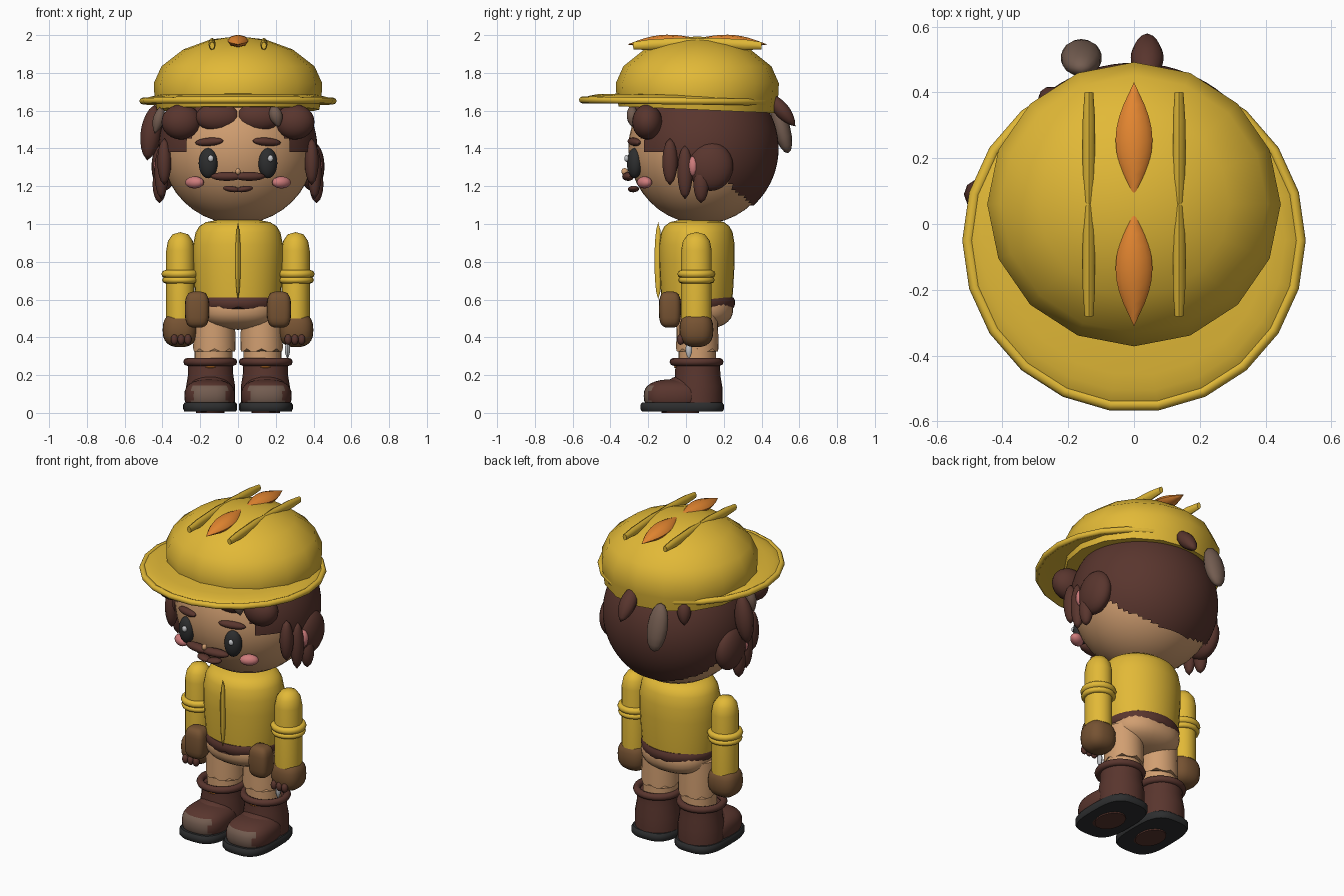
import bpy, bmesh, math
from mathutils import Matrix, Euler, Vector

if "Cube" in bpy.data.objects:
    bpy.data.objects.remove(bpy.data.objects["Cube"])


def material(name, rgb):
    m = bpy.data.materials.new(name)
    m.diffuse_color = (*rgb, 1)
    m.use_nodes = True
    m.node_tree.nodes["Principled BSDF"].inputs["Base Color"].default_value = m.diffuse_color
    return m


YELLOW = material("yellow", (0.76, 0.485, 0.038))
ORANGE = material("orange", (0.78, 0.24, 0.03))
BROWN = material("dark brown", (0.100, 0.036, 0.027))
SKIN = material("skin", (0.64, 0.345, 0.165))
LEATHER = material("leather brown", (0.18, 0.085, 0.032))
TAUPE = material("taupe", (0.17, 0.107, 0.08))
PINK = material("pink", (0.62, 0.20, 0.20))
BLACK = material("black", (0.026, 0.027, 0.028))
SILVER = material("silver", (0.55, 0.56, 0.58))


def finish(name, bm, mat, angle=45):
    bmesh.ops.recalc_face_normals(bm, faces=bm.faces)
    me = bpy.data.meshes.new(name)
    bm.to_mesh(me)
    bm.free()
    ob = bpy.data.objects.new(name, me)
    bpy.context.collection.objects.link(ob)
    me.materials.append(mat)
    bpy.ops.object.select_all(action='DESELECT')
    ob.select_set(True)
    bpy.context.view_layer.objects.active = ob
    bpy.ops.object.shade_smooth_by_angle(angle=math.radians(angle))
    return ob


def place(bm, loc, size, rot=(0, 0, 0)):
    e = Euler([math.radians(a) for a in rot])
    bm.transform(Matrix.LocRotScale(Vector(loc), e, Vector(size)))


def blob(name, loc, size, mat, rot=(0, 0, 0), power=1.0, seg=24):
    """Ellipsoid; a power below 1 makes it boxier."""
    bm = bmesh.new()
    bmesh.ops.create_uvsphere(bm, u_segments=seg, v_segments=max(8, seg // 2), radius=1)
    for v in bm.verts:
        v.co = [math.copysign(abs(c) ** power, c) if abs(c) > 1e-5 else 0 for c in v.co]
    place(bm, loc, size, rot)
    return finish(name, bm, mat, 60)


def lathe(name, profile, mat, loc=(0, 0, 0), size=(1, 1, 1), rot=(0, 0, 0), seg=24, power=1.0, wave=0, tilt=0):
    """Turned shape from (radius, height) points; wave scallops and tilt slants the first ring."""
    bm = bmesh.new()
    rings = []
    for k, (r, z) in enumerate(profile):
        ring = []
        for i in range(seg):
            a = 2 * math.pi * i / seg
            x, y = round(math.cos(a), 6), round(math.sin(a), 6)
            x, y = (math.copysign(abs(c) ** power, c) for c in (x, y))
            dz = wave * (i % 3 == 0) - tilt * y if k == 0 else 0
            ring.append(bm.verts.new((r * x, r * y, z + dz)))
        rings.append(ring)
    for a, b in zip(rings, rings[1:]):
        for i in range(seg):
            j = (i + 1) % seg
            bm.faces.new((a[i], a[j], b[j], b[i]))
    bm.faces.new(rings[0][::-1])
    bm.faces.new(rings[-1])
    bmesh.ops.remove_doubles(bm, verts=bm.verts, dist=1e-5)
    place(bm, loc, size, rot)
    return finish(name, bm, mat)


def spindle(name, loc, size, mat, rot=(0, 0, 0), seg=10, sharp=1.0):
    prof = [((1 - (i / 5) ** 2) ** sharp, i / 5) for i in range(-5, 6)]
    return lathe(name, prof, mat, loc, size, rot, seg)


def torus(name, loc, radius, minor, mat, rot=(0, 0, 0), seg=28):
    bm = bmesh.new()
    n = 8
    g = []
    for i in range(seg):
        a = 2 * math.pi * i / seg
        g.append([])
        for j in range(n):
            b = 2 * math.pi * j / n
            r = radius + minor * math.cos(b)
            g[-1].append(bm.verts.new((r * math.cos(a), r * math.sin(a), minor * math.sin(b))))
    for i in range(seg):
        for j in range(n):
            p, q, k = g[i], g[(i + 1) % seg], (j + 1) % n
            bm.faces.new((p[j], q[j], q[k], p[k]))
    place(bm, loc, (1, 1, 1), rot)
    return finish(name, bm, mat, 60)


# Head and hair shell, trimmed around the face and along the nape
blob("head", (0, 0.085, 1.4), (0.405, 0.39, 0.4), SKIN, seg=40)
bm = bmesh.new()
bmesh.ops.create_uvsphere(bm, u_segments=80, v_segments=72, radius=1)
place(bm, (0, 0.085, 1.4), (0.42, 0.405, 0.408))
cut = []
for f in bm.faces:
    c = f.calc_center_median()
    if c.y < -0.23 or (c.y < -0.09 and c.z < 1.39) or c.z < 1.29 - 0.9 * max(0, c.y - 0.14):
        cut.append(f)
bmesh.ops.delete(bm, geom=cut, context='FACES')
finish("hair", bm, BROWN)

# Helmet dome, brim and rim
lathe("helmet_dome", [(0.43, 1.605), (0.442, 1.67), (0.446, 1.745), (0.405, 1.835), (0.29, 1.924),
                      (0.145, 1.977), (0, 1.994)], YELLOW, (0, 0.06, 0), (1, 0.968, 1), seg=16, tilt=0.018)
lathe("helmet_brim", [(0, -0.005), (0.44, -0.012), (0.50, -0.018), (0.51, 0.0), (0.495, 0.012),
                      (0.46, 0.023), (0.41, 0.032), (0, 0.04)], YELLOW, (0, -0.05, 1.652), rot=(-0.7, 0, 0), seg=22)
torus("brim_rim", (0, -0.05, 1.651), 0.504, 0.018, YELLOW, (-0.7, 0, 0), seg=22)

# Helmet crests, sloping up towards the crown
for n, y, s in (("front", -0.135, 1), ("back", 0.255, -1)):
    spindle(n + "_crest", (0, y, 1.969), (0.056, 0.031, 0.177), ORANGE, (90 + s * 6, 0, 0), 8, 1.2)
    for m, t in (("left", -1), ("right", 1)):
        lathe(f"{n}_{m}_helmet_ridge", [(0.7, -1), (1, -0.5), (1, 0.5), (0.7, 1)], YELLOW,
              (t * 0.137, 0.06 - s * 0.17, 1.953), (0.019, 0.028, 0.17), (90 + s * 3, 0, 0), 8)

# Tufts that stick out of the hair
blob("back_taupe_tuft", (-0.16, 0.505, 1.51), (0.063, 0.046, 0.14), TAUPE, (15, 0, 0), seg=14)
spindle("back_dark_tuft", (0.04, 0.505, 1.605), (0.05, 0.042, 0.115), BROWN, (40, 0, 0), sharp=0.85)
spindle("back_left_tuft", (-0.25, 0.375, 1.59), (0.04, 0.04, 0.085), BROWN, (20, 0, 35), sharp=0.8)
spindle("left_high_tuft", (-0.46, 0.09, 1.485), (0.055, 0.05, 0.15), BROWN, (0, 8, 0), sharp=0.7)
spindle("left_taupe_tuft", (-0.42, -0.03, 1.555), (0.03, 0.03, 0.08), TAUPE, (0, 15, 0))
spindle("fringe_taupe_tuft", (0.2, -0.285, 1.575), (0.035, 0.03, 0.065), TAUPE, (0, -15, 0))

for n, s in (("left", -1), ("right", 1)):
    # Fringe curls, side locks and ears
    blob(n + "_outer_curl", (s * 0.30, -0.205, 1.54), (0.105, 0.08, 0.093), BROWN)
    blob(n + "_inner_curl", (s * 0.107, -0.237, 1.565), (0.118, 0.06, 0.075), BROWN)
    for k, (x, y, z, h) in enumerate(((0.39, -0.085, 1.33, 0.125), (0.405, -0.005, 1.275, 0.145),
                                      (0.415, 0.08, 1.21, 0.10))):
        spindle(f"{n}_side_lock_{k + 1}", (s * x, y, z), (0.037, 0.042, h), BROWN, sharp=0.6)
    blob(n + "_hair_bun", (s * 0.392, 0.13, 1.305), (0.066, 0.12, 0.13), BROWN)
    blob(n + "_ear", (s * 0.411, 0.038, 1.305), (0.037, 0.03, 0.055), PINK, seg=14)

    # Face
    blob(n + "_eye", (s * 0.158, -0.272, 1.322), (0.051, 0.04, 0.08), BLACK, (0, 0, s * 18))
    blob(n + "_eye_glint", (s * 0.158 + 0.014, -0.315, 1.347), (0.016, 0.012, 0.018), SILVER, seg=10)
    blob(n + "_eyebrow", (s * 0.152, -0.274, 1.435), (0.08, 0.025, 0.022), BROWN, (0, s * 4, s * 20), seg=16)
    blob(n + "_moustache", (s * 0.06, -0.306, 1.252), (0.085, 0.03, 0.024), BROWN, (0, 0, s * 8), seg=16)
    blob(n + "_chin_hair", (s * 0.034, -0.278, 1.185), (0.047, 0.03, 0.016), BROWN, (0, -s * 8, s * 6), seg=14)
    blob(n + "_cheek", (s * 0.23, -0.22, 1.22), (0.054, 0.035, 0.032), PINK, (0, 0, s * 30), seg=16)

    # Arm, cuff bands and hand
    lathe(n + "_arm", [(0, 0.5), (0.075, 0.5), (0.075, 0.86), (0.066, 0.91), (0.042, 0.945), (0, 0.957)],
          YELLOW, (s * 0.305, 0.055, 0), (1, 1.08, 1), seg=20)
    for k, z in enumerate((0.703, 0.735)):
        torus(f"{n}_cuff_band_{k + 1}", (s * 0.305, 0.055, z), 0.08, 0.017 + 0.004 * k, YELLOW, seg=20)
    blob(n + "_hand", (s * 0.307, 0.055, 0.44), (0.092, 0.09, 0.092), LEATHER, power=0.78)
    for k in range(3):
        blob(f"{n}_knuckle_{k + 1}", (s * (0.265 + 0.036 * k), -0.028, 0.388), (0.02, 0.02, 0.028), BROWN, seg=10)
    blob(n + "_hip_pouch", (s * 0.217, -0.085, 0.547), (0.064, 0.058, 0.096), LEATHER, power=0.6)

    # Leg
    lathe(n + "_leg", [(0.10, 0.22), (0.10, 0.45)], SKIN, (s * 0.13, 0.06, 0))
    lathe(n + "_shorts_leg", [(0.112, 0.325), (0.112, 0.36), (0.108, 0.54)], SKIN, (s * 0.125, 0.06, 0), wave=0.015)

    # Boot with a top band, buckle, toe cap and sole
    lathe(n + "_boot_shaft", [(0.13, 0.05), (0.13, 0.14), (0.12, 0.2), (0.118, 0.26), (0, 0.26)],
          BROWN, (s * 0.145, 0.062, 0))
    torus(n + "_boot_band", (s * 0.147, 0.056, 0.27), 0.122, 0.021, BROWN)
    blob(n + "_boot_buckle", (s * 0.145, -0.056, 0.243), (0.03, 0.008, 0.005), ORANGE, seg=10)
    toe = blob(n + "_boot_toe", (s * 0.15, -0.06, 0.09), (0.134, 0.164, 0.088), BROWN, power=0.78, seg=32)
    toe.data.materials.append(TAUPE)
    for p in toe.data.polygons:
        if p.center.y < -0.172 and p.center.z < 0.14 and abs(p.center.x - s * 0.15) < 0.09:
            p.material_index = 1
    blob(n + "_boot_instep", (s * 0.147, 0.0, 0.115), (0.12, 0.13, 0.085), BROWN)
    lathe(n + "_sole", [(0.96, 0.008), (1, 0.02), (1, 0.043), (0.95, 0.055)], BLACK,
          (s * 0.147, -0.02, 0), (0.143, 0.222, 1), seg=32, power=0.65)
    lathe(n + "_sole_pad", [(1, 0), (1, 0.009)], BROWN, (s * 0.147, -0.03, 0), (0.075, 0.10, 1))

# Nose
blob("nose", (0, -0.325, 1.278), (0.014, 0.018, 0.018), SKIN, seg=10)

# Torso, hem, hips and jacket front ridge
lathe("jacket", [(0.222, 0.595), (0.228, 0.65), (0.238, 0.8), (0.238, 0.89), (0.225, 0.955),
                 (0.205, 0.988), (0.17, 1.01), (0.09, 1.025), (0, 1.03)], YELLOW, (0, 0.058, 0), (1, 0.84, 1), seg=32)
lathe("jacket_hem", [(0.222, 0.55), (0.232, 0.565), (0.235, 0.595), (0.224, 0.612)], BROWN,
      (0, 0.058, 0), (0.96, 0.86, 1), seg=36, wave=0.012)
blob("hips", (0, 0.06, 0.55), (0.215, 0.19, 0.11), SKIN, power=0.85, seg=32)
spindle("jacket_ridge", (0, -0.147, 0.805), (0.014, 0.02, 0.205), YELLOW, seg=8, sharp=0.6)

# Small hanging tool
spindle("tool_tip", (0.262, 0.015, 0.335), (0.014, 0.018, 0.05), SILVER, seg=8)
